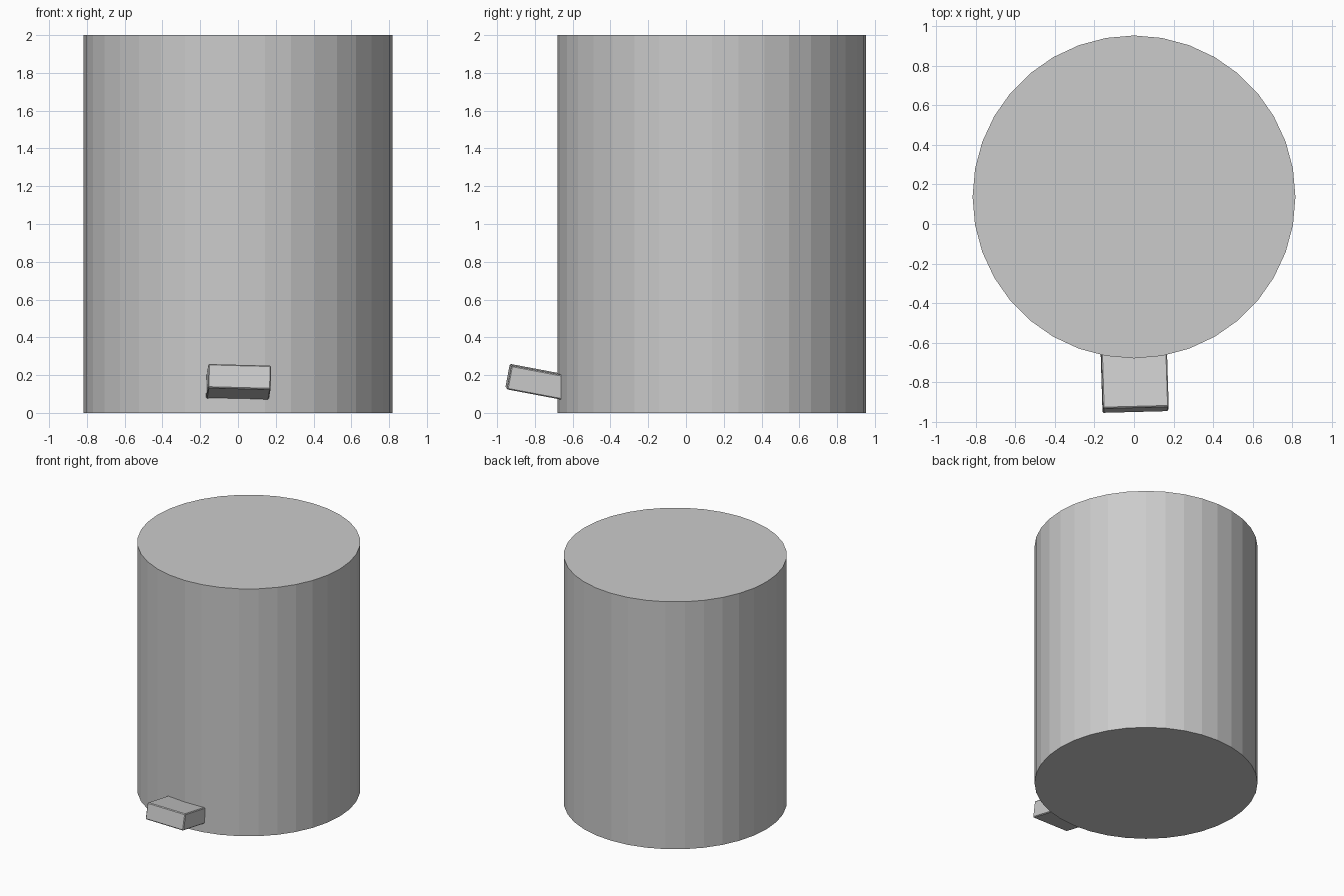
import bpy
from math import radians

if "Cube" in bpy.data.objects:
    bpy.data.objects.remove(bpy.data.objects["Cube"])

# Drum body: 36 flat sides, closed at both ends, vertex on the axes
bpy.ops.mesh.primitive_cylinder_add(vertices=36, radius=0.817, depth=2,
                                    location=(0, 0.137, 1))
bpy.context.object.name = "bin_body"

# Foot pedal: slightly crooked block tilted up at the front, set into the body
bpy.ops.mesh.primitive_cube_add(
    size=1, location=(0.002, -0.744, 0.155),
    rotation=(radians(-10.7), radians(1.5), radians(1.5)))
pedal = bpy.context.object
pedal.name = "foot_pedal"
pedal.scale = (0.333, 0.4, 0.129)
bpy.ops.object.transform_apply(location=False, rotation=False, scale=True)

# Fine chamfer on the pedal edges
bevel = pedal.modifiers.new("chamfer", 'BEVEL')
bevel.width = 0.006
bevel.segments = 1
